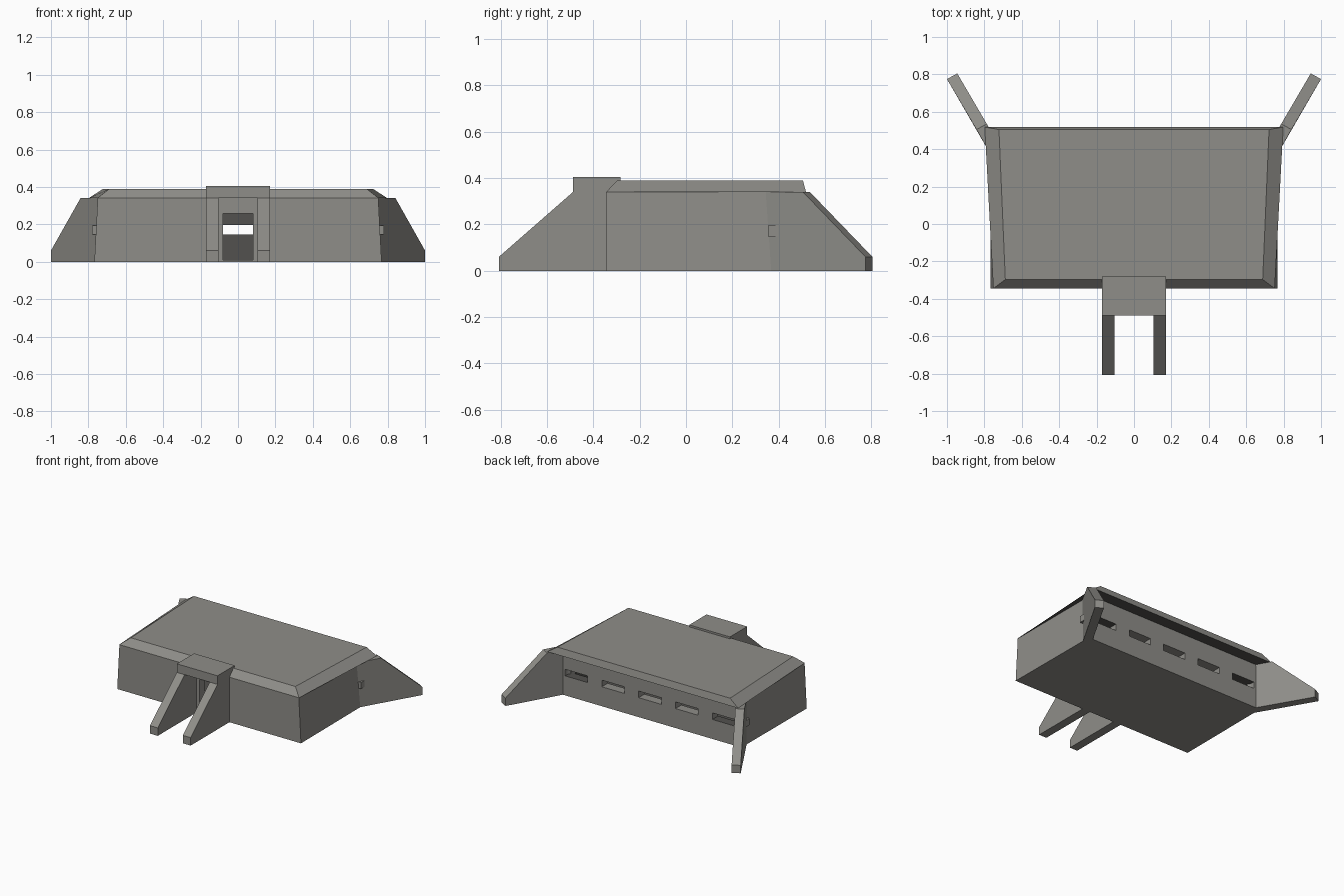
import bpy
import bmesh

if "Cube" in bpy.data.objects:
    bpy.data.objects.remove(bpy.data.objects["Cube"])


def material(name, colour):
    mat = bpy.data.materials.new(name)
    mat.use_nodes = True
    mat.diffuse_color = colour
    shader = next(n for n in mat.node_tree.nodes if n.type == "BSDF_PRINCIPLED")
    shader.inputs["Base Color"].default_value = colour
    shader.inputs["Roughness"].default_value = 0.9
    return mat


concrete = material("concrete grey", (0.275, 0.27, 0.25, 1))
dark = material("dark interior grey", (0.085, 0.083, 0.077, 1))


def loft(name, ring_a, ring_b):
    """Solid between two matching polygons."""
    bm = bmesh.new()
    a = [bm.verts.new(p) for p in ring_a]
    b = [bm.verts.new(p) for p in ring_b]
    bm.faces.new(a)
    bm.faces.new(b)
    for i in range(len(a)):
        j = (i + 1) % len(a)
        bm.faces.new((a[i], a[j], b[j], b[i]))
    bmesh.ops.recalc_face_normals(bm, faces=bm.faces)
    mesh = bpy.data.meshes.new(name)
    bm.to_mesh(mesh)
    bm.free()
    mesh.materials.append(concrete)
    obj = bpy.data.objects.new(name, mesh)
    bpy.context.scene.collection.objects.link(obj)
    return obj


def ring(front_x, front_y, back_x, back_y, z):
    """Symmetric four-cornered outline at one height."""
    return [(-front_x, front_y, z), (front_x, front_y, z),
            (back_x, back_y, z), (-back_x, back_y, z)]


def box(name, x0, x1, y0, y1, z0, z1):
    base = [(x0, y0), (x1, y0), (x1, y1), (x0, y1)]
    return loft(name, [(x, y, z0) for x, y in base], [(x, y, z1) for x, y in base])


def darken(obj, rule):
    """Give the dark material to the faces that meet the rule."""
    obj.data.materials.append(dark)
    for face in obj.data.polygons:
        if rule(face):
            face.material_index = 1


# Main walls, and a bevelled roof that overhangs the sides and rear
FRONT, REAR, EAVE = -0.345, 0.43, 0.34
walls = loft("walls", ring(0.768, FRONT, 0.764, REAR, 0),
             ring(0.75, FRONT, 0.75, REAR, EAVE))
roof = loft("roof", ring(0.752, FRONT, 0.798, 0.518, EAVE),
            ring(0.688, -0.297, 0.722, 0.505, 0.39))
darken(roof, lambda face: face.normal.z < -0.9)

# Hollow room, doorway and five rear firing slots
ROOM_X, ROOM_FRONT, ROOM_REAR, ROOM_TOP = 0.68, -0.28, 0.36, 0.3
cutters = [box("room_cutter", -ROOM_X, ROOM_X, ROOM_FRONT, ROOM_REAR, 0.01, ROOM_TOP),
           box("doorway_cutter", -0.08, 0.08, -0.4, -0.2, 0.01, 0.257)]
for i in range(-2, 3):
    x = i * 0.308
    cutters.append(box("slot_cutter", x - 0.095, x + 0.095, 0.3, 0.5, 0.147, 0.197))
for cutter in cutters:
    cut = walls.modifiers.new(cutter.name, "BOOLEAN")
    cut.operation = "DIFFERENCE"
    cut.solver = "EXACT"
    cut.object = cutter
bpy.context.view_layer.update()
evaluated = walls.evaluated_get(bpy.context.evaluated_depsgraph_get())
cut_mesh = bpy.data.meshes.new_from_object(evaluated)
walls.modifiers.clear()
walls.data = cut_mesh
for cutter in cutters:
    bpy.data.objects.remove(cutter)


def in_room(face):
    c = face.center
    return (abs(c.x) < ROOM_X + 0.005 and 0.005 < c.z < ROOM_TOP + 0.005
            and ROOM_FRONT - 0.005 < c.y < ROOM_REAR + 0.005)


darken(walls, in_room)

# Entrance canopy
box("entrance_canopy", -0.17, 0.17, -0.488, -0.282, EAVE, 0.405)

for side, label in ((1, "left"), (-1, "right")):
    # Sloped buttress beside the entrance
    profile = [(FRONT, 0), (-0.808, 0), (-0.808, 0.06), (-0.488, EAVE), (FRONT, EAVE)]
    loft(label + "_entrance_buttress",
         [(side * 0.105, y, z) for y, z in profile],
         [(side * 0.17, y, z) for y, z in profile])

    # Splayed rear wing wall, sloping down to its tip
    outer = [(0.751, 0.345), (1.0, 0.775), (1.0, 0.775), (0.842, 0.505), (0.751, 0.345)]
    inner = [(0.697, 0.376), (0.945, 0.805), (0.945, 0.805), (0.787, 0.535), (0.697, 0.376)]
    heights = (0, 0, 0.06, EAVE, EAVE)
    loft(label + "_rear_wing",
         [(side * x, y, z) for (x, y), z in zip(outer, heights)],
         [(side * x, y, z) for (x, y), z in zip(inner, heights)])

    # Small block projecting from the side wall into the wing
    box(label + "_side_block", *sorted((side * 0.73, side * 0.781)),
        0.355, 0.397, 0.147, 0.195)
